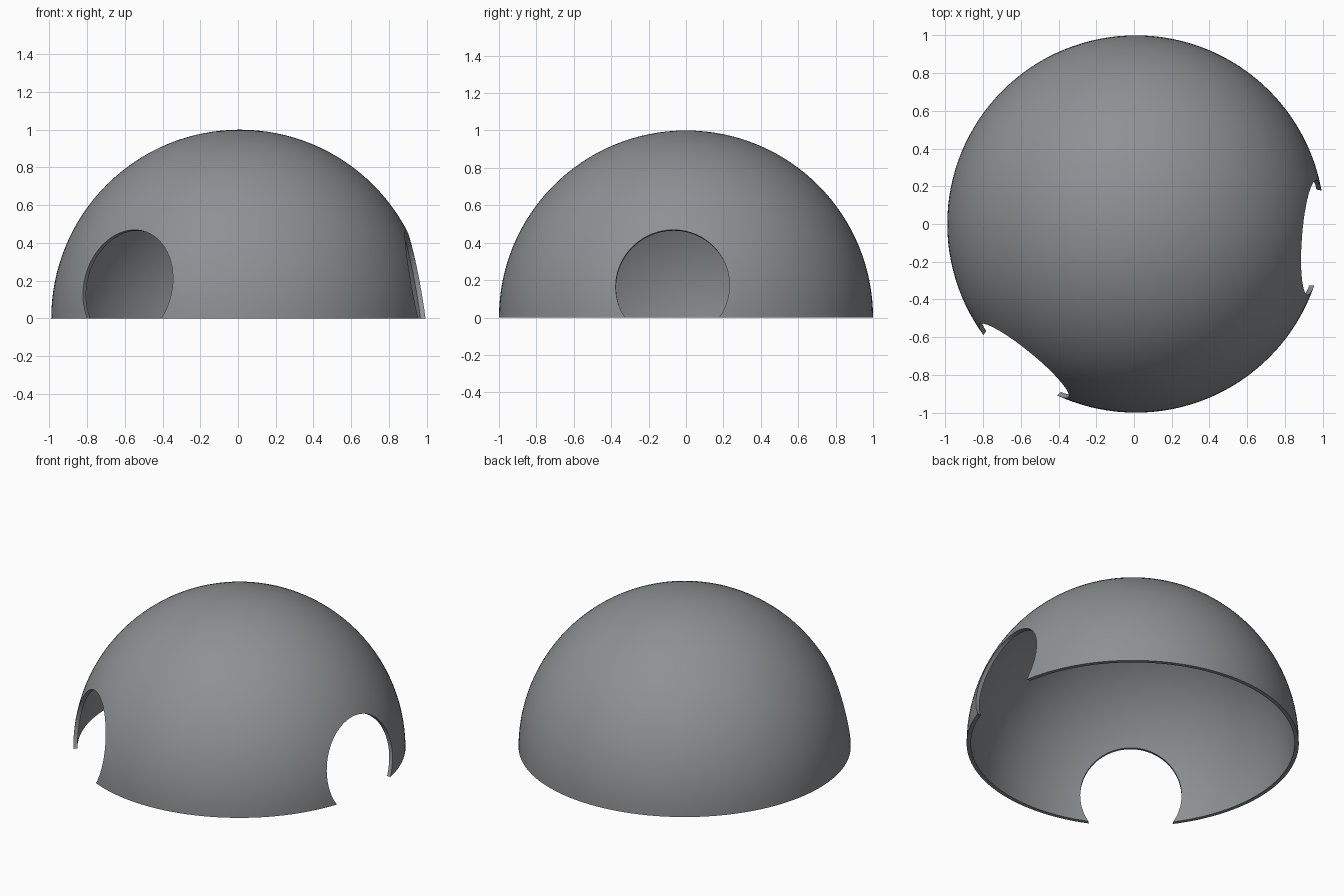
import bpy, bmesh, math
from mathutils import Vector

if "Cube" in bpy.data.objects:
    bpy.data.objects.remove(bpy.data.objects["Cube"])

R, WALL, CX = 1.0, 0.025, 0.01
HOLES = [-4.4, 230.7]            # azimuths of the round openings
TILT, HOLE_R = 10.2, 0.305       # elevation and radius of the openings

grey = bpy.data.materials.new("dome grey")
grey.diffuse_color = (0.27, 0.285, 0.295, 1)
grey.use_nodes = True
grey.node_tree.nodes["Principled BSDF"].inputs["Base Color"].default_value = grey.diffuse_color


def add_object(name, bm):
    bmesh.ops.recalc_face_normals(bm, faces=bm.faces)
    mesh = bpy.data.meshes.new(name)
    bm.to_mesh(mesh)
    bm.free()
    obj = bpy.data.objects.new(name, mesh)
    bpy.context.collection.objects.link(obj)
    return obj


# Dome shell: a lathed double arc with a flat rim
N = 32
arc = lambda r: [Vector((r * math.cos(i * math.pi / 2 / N), 0,
                         r * math.sin(i * math.pi / 2 / N))) for i in range(N + 1)]
bm = bmesh.new()
verts = [bm.verts.new(p) for p in reversed(arc(R))] + [bm.verts.new(p) for p in arc(R - WALL)]
edges = [bm.edges.new(pair) for pair in zip(verts, verts[1:])]
bmesh.ops.spin(bm, geom=verts + edges, cent=(0, 0, 0), axis=(0, 0, 1),
               angle=math.tau, steps=128, use_merge=False)
bmesh.ops.remove_doubles(bm, verts=bm.verts, dist=1e-4)
dome = add_object("dome_shell", bm)
dome.location.x = CX
dome.data.materials.append(grey)

# Round openings: cylinders pointing out from the dome centre
for az in HOLES:
    a, e = math.radians(az), math.radians(TILT)
    d = Vector((math.cos(e) * math.cos(a), math.cos(e) * math.sin(a), math.sin(e)))
    bm = bmesh.new()
    bmesh.ops.create_cone(bm, cap_ends=True, segments=96, radius1=HOLE_R,
                          radius2=HOLE_R, depth=0.8)
    cutter = add_object("opening_cutter", bm)
    cutter.rotation_euler = d.to_track_quat('Z', 'Y').to_euler()
    cutter.location = Vector((CX, 0, 0)) + d
    cutter.hide_render = True
    mod = dome.modifiers.new("opening", 'BOOLEAN')
    mod.operation, mod.solver, mod.object = 'DIFFERENCE', 'EXACT', cutter
    bpy.context.view_layer.objects.active = dome
    bpy.ops.object.modifier_apply(modifier=mod.name)
    bpy.data.objects.remove(cutter)

bpy.ops.object.select_all(action='DESELECT')
dome.select_set(True)
bpy.context.view_layer.objects.active = dome
bpy.ops.object.shade_smooth_by_angle(angle=math.radians(30))
